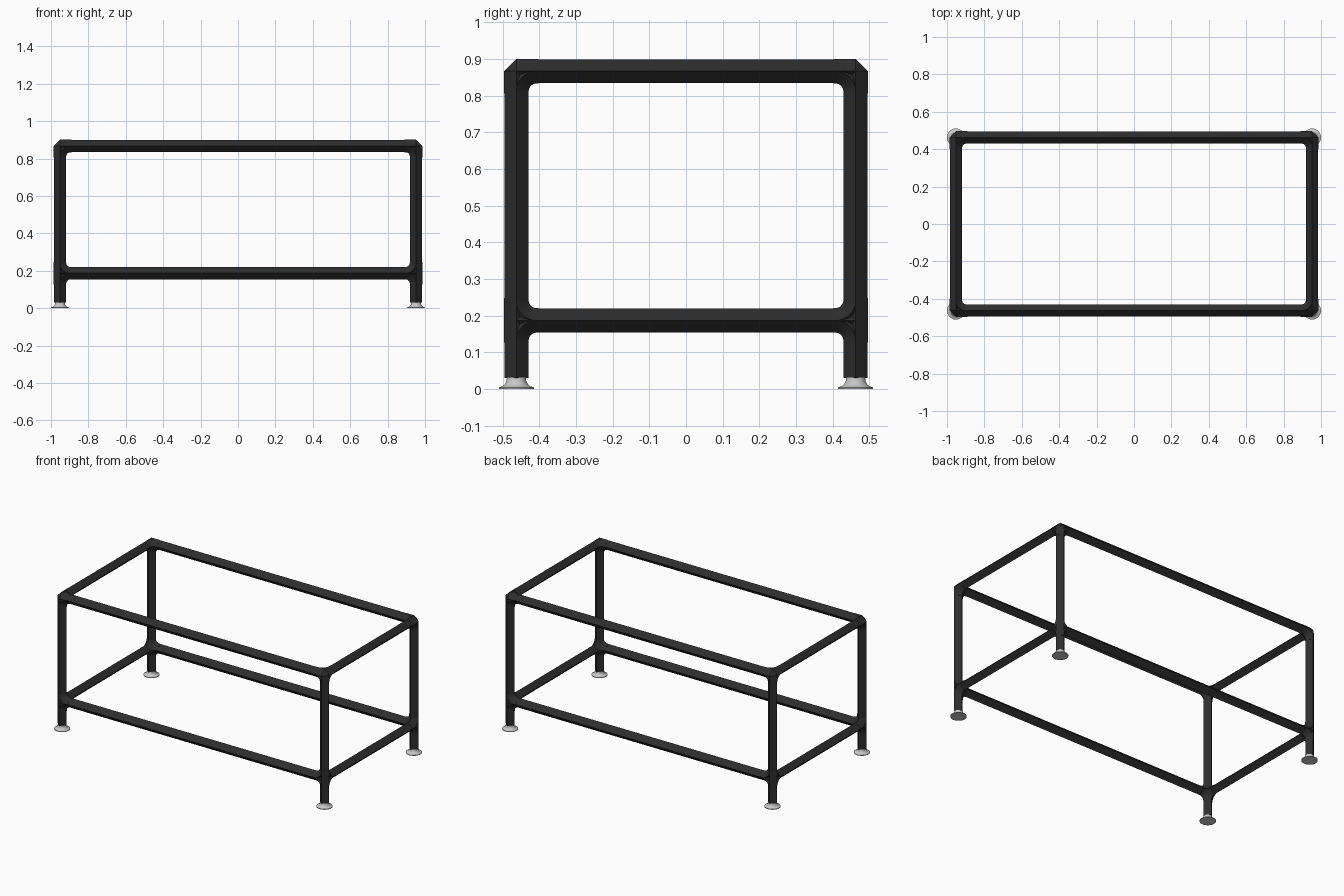
import bpy, bmesh, math
from mathutils import Vector

if "Cube" in bpy.data.objects:
    bpy.data.objects.remove(bpy.data.objects["Cube"], do_unlink=True)

LEG_X, LEG_Y = 0.952, 0.463      # leg centre lines
LOW_Z, TOP_Z = 0.187, 0.867      # rail heights
PIPE_R, FIT_R = 0.0325, 0.0335   # half diagonals of pipe and fitting
ARM, BEND = 0.061, 0.055         # fitting arm length, inner bend radius
X, Y, Z = Vector((1, 0, 0)), Vector((0, 1, 0)), Vector((0, 0, 1))


def make_material(name, rgb, rough):
    mat = bpy.data.materials.new(name)
    mat.use_nodes = True
    colour = (*rgb, 1)
    mat.diffuse_color = colour
    node = mat.node_tree.nodes["Principled BSDF"]
    node.inputs["Base Color"].default_value = colour
    node.inputs["Roughness"].default_value = rough
    return mat


black = make_material("black_coating", (0.025, 0.026, 0.025), 0.6)
steel = make_material("light_steel", (0.58, 0.58, 0.58), 0.5)


def finish(bm, name, mat, location=(0, 0, 0), angle=35):
    bmesh.ops.recalc_face_normals(bm, faces=bm.faces)
    mesh = bpy.data.meshes.new(name)
    bm.to_mesh(mesh)
    bm.free()
    mesh.materials.append(mat)
    obj = bpy.data.objects.new(name, mesh)
    obj.location = location
    bpy.context.collection.objects.link(obj)
    bpy.ops.object.select_all(action="DESELECT")
    obj.select_set(True)
    bpy.context.view_layer.objects.active = obj
    bpy.ops.object.shade_smooth_by_angle(angle=math.radians(angle))
    return obj


def sweep(bm, sections, r):
    """Skin a four-sided section along (centre, side, side) frames."""
    rings = [[bm.verts.new(c + d * r) for d in (u, v, -u, -v)]
             for c, u, v in sections]
    for a, b in zip(rings, rings[1:]):
        for i in range(4):
            j = (i + 1) % 4
            bm.faces.new((a[i], a[j], b[j], b[i]))
    bm.faces.new(rings[0])
    bm.faces.new(rings[-1])


def bar(bm, start, end, r):
    axis = (end - start).normalized()
    u = Z if abs(axis.z) < 0.5 else X
    v = axis.cross(u)
    sweep(bm, [(start, u, v), (end, u, v)], r)


def elbow(bm, a, b):
    """Rounded quarter bend joining arms a and b."""
    centre, side = (a + b) * BEND, a.cross(b)
    sections = []
    for i in range(9):
        t = math.radians(90 * i / 8)
        out = -(b * math.cos(t) + a * math.sin(t))
        sections.append((centre + out * BEND, out, side))
    sweep(bm, sections, FIT_R)


def fitting(name, location, arms):
    bm = bmesh.new()
    # Faceted core
    core = [bm.verts.new(d * s * FIT_R) for d in (X, Y, Z) for s in (-1, 1)]
    bmesh.ops.convex_hull(bm, input=core)
    # Sleeves and the bends between them
    for i, a in enumerate(arms):
        bar(bm, Vector(), a * ARM, FIT_R)
        for b in arms[i + 1:]:
            if abs(a.dot(b)) < 0.5:
                elbow(bm, a, b)
    finish(bm, name, black, location)


def pipe(name, start, end):
    bm = bmesh.new()
    bar(bm, Vector(start), Vector(end), PIPE_R)
    finish(bm, name, black)


def foot(name, location):
    bm = bmesh.new()
    profile = [(0, 0), (0.048, 0), (0.048, 0.004), (0.038, 0.007),
               (0.031, 0.013), (0.027, 0.021), (0.026, 0.031), (0, 0.031)]
    verts = [bm.verts.new((r, 0, z)) for r, z in profile]
    edges = [bm.edges.new(pair) for pair in zip(verts, verts[1:])]
    bmesh.ops.spin(bm, geom=verts + edges, cent=(0, 0, 0), axis=(0, 0, 1),
                   angle=math.tau, steps=32, use_duplicate=False)
    bmesh.ops.remove_doubles(bm, verts=bm.verts, dist=0.0001)
    finish(bm, name, steel, location, 40)


# Corners: leg, foot, tee and top elbow
for sx, side in ((1, "left"), (-1, "right")):
    for sy, end in ((-1, "front"), (1, "back")):
        x, y = sx * LEG_X, sy * LEG_Y
        tag = f"{end}_{side}"
        inward = [X * -sx, Y * -sy]
        pipe(f"{tag}_leg", (x, y, 0.03), (x, y, TOP_Z))
        foot(f"{tag}_foot", (x, y, 0))
        fitting(f"{tag}_tee", (x, y, LOW_Z), inward + [Z, -Z])
        fitting(f"{tag}_top_corner", (x, y, TOP_Z), inward + [-Z])

# Rails between the legs at both heights
for z, level in ((LOW_Z, "lower"), (TOP_Z, "upper")):
    for s, end, side in ((-1, "front", "right"), (1, "back", "left")):
        pipe(f"{level}_{end}_rail", (-LEG_X, s * LEG_Y, z), (LEG_X, s * LEG_Y, z))
        pipe(f"{level}_{side}_rail", (s * LEG_X, -LEG_Y, z), (s * LEG_X, LEG_Y, z))
